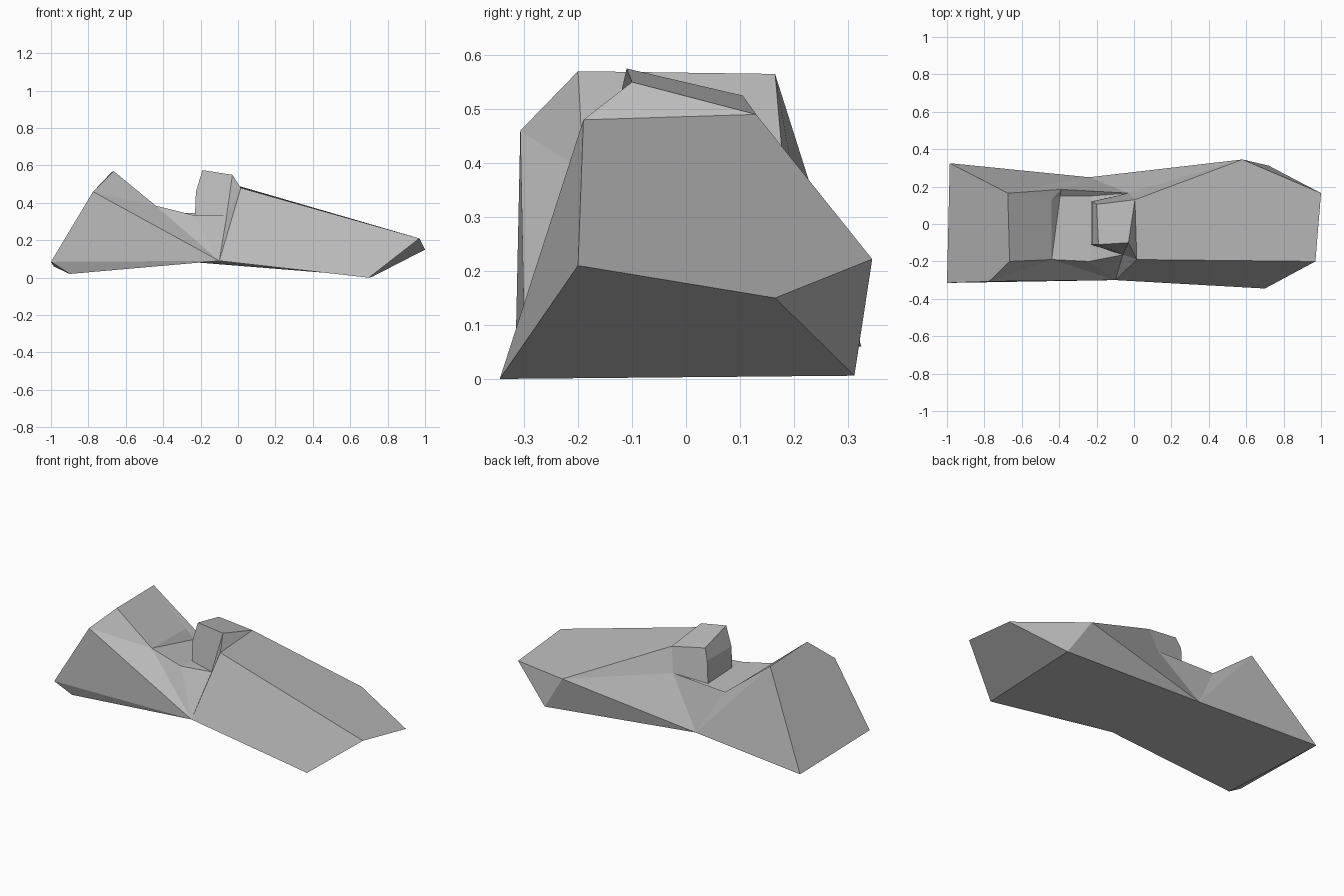
import bpy
import bmesh

cube = bpy.data.objects.get("Cube")
if cube:
    bpy.data.objects.remove(cube, do_unlink=True)

paint = bpy.data.materials.new("light_grey")
paint.use_nodes = True
grey = (0.5, 0.5, 0.5, 1)
paint.diffuse_color = grey
paint.node_tree.nodes["Principled BSDF"].inputs["Base Color"].default_value = grey

# Named corners of the shell; "front" is the -y side, "back" the +y side
CORNERS = {
    "tail_low_front": (-1, -.315, .085),
    "tail_keel": (-.9, -.29, .02),
    "tail_low_back": (-.985, .325, .06),
    "tail_shoulder": (-.775, -.307, .46),
    "tail_top_front": (-.665, -.2, .57),
    "tail_top_back": (-.675, .165, .565),
    "waist_front": (-.1, -.3, .09),
    "waist_back": (-.24, .25, .083),
    "seat_front": (-.44, -.19, .385),
    "seat_back": (-.44, .13, .38),
    "sill_front": (-.24, -.2, .335),
    "sill_front_end": (-.06, -.165, .335),
    "sill_back": (-.39, .185, .342),
    "sill_back_end": (-.03, .165, .352),
    "floor_seat": (-.395, .15, .32),
    "floor_dash": (-.23, .15, .32),
    "dash_low_front": (-.23, -.11, .335),
    "dash_low_back": (-.23, .12, .325),
    "dash_mid_front": (-.225, -.11, .46),
    "dash_mid_back": (-.225, .12, .46),
    "cowl_top_front": (-.19, -.11, .575),
    "cowl_top_back": (-.2, .105, .525),
    "cowl_nose_front": (-.03, -.1, .55),
    "hood_front": (.015, -.19, .48),
    "hood_back": (.005, .13, .49),
    "nose_top_front": (.97, -.2, .21),
    "nose_top_back": (1, .165, .15),
    "nose_flare": (.58, .345, .222),
    "nose_low_front": (.7, -.345, 0),
    "nose_low_back": (.72, .312, .006),
}

# Panels of each part, listed by their corners
PARTS = {
    "tail_section": [
        "tail_low_front tail_low_back tail_top_back tail_top_front tail_shoulder",
        "tail_low_front tail_shoulder waist_front",
        "tail_shoulder tail_top_front seat_front",
        "tail_shoulder seat_front waist_front",
        "tail_low_back waist_back tail_top_back",
        "tail_top_back waist_back sill_back",
    ],
    "cockpit_well": [
        "tail_top_front tail_top_back seat_back seat_front",
        "tail_top_back sill_back seat_back",
        "seat_front seat_back floor_seat",
        "seat_back sill_back floor_seat",
        "seat_front floor_seat floor_dash dash_low_back dash_low_front sill_front",
        "sill_back sill_back_end floor_dash floor_seat",
        "floor_dash sill_back_end dash_low_back",
        "sill_front dash_low_front sill_front_end",
    ],
    "side_panels": [
        "seat_front sill_front waist_front",
        "sill_front sill_front_end waist_front",
        "sill_front_end hood_front waist_front",
        "sill_back waist_back sill_back_end",
        "sill_back_end waist_back nose_flare",
    ],
    "cockpit_cowl": [
        "dash_low_front dash_low_back dash_mid_back dash_mid_front",
        "dash_mid_front dash_mid_back cowl_top_back cowl_top_front",
        "cowl_top_front cowl_top_back hood_back cowl_nose_front",
        "cowl_nose_front hood_back hood_front",
        "dash_low_front dash_mid_front cowl_top_front cowl_nose_front sill_front_end",
        "sill_front_end cowl_nose_front hood_front",
        "dash_low_back sill_back_end hood_back cowl_top_back dash_mid_back",
    ],
    "hood_and_nose": [
        "hood_front hood_back nose_flare nose_top_back nose_top_front",
        "hood_front nose_top_front nose_low_front waist_front",
        "sill_back_end nose_flare hood_back",
        "nose_flare waist_back nose_low_back",
        "nose_flare nose_low_back nose_top_back",
        "nose_top_front nose_top_back nose_low_back nose_low_front",
    ],
    "underside": [
        "tail_low_front tail_keel tail_low_back",
        "tail_low_front waist_front tail_keel",
        "tail_keel waist_front waist_back tail_low_back",
        "waist_front nose_low_front nose_low_back waist_back",
    ],
}

# Closed shell, so that all panels face outward together
shell = bmesh.new()
corner = {name: shell.verts.new(co) for name, co in CORNERS.items()}
part_of = shell.faces.layers.int.new("part")
for number, panels in enumerate(PARTS.values()):
    for panel in panels:
        face = shell.faces.new([corner[name] for name in panel.split()])
        face[part_of] = number
bmesh.ops.recalc_face_normals(shell, faces=shell.faces)

# Split the shell into its named parts
for number, name in enumerate(PARTS):
    piece = shell.copy()
    layer = piece.faces.layers.int["part"]
    others = [f for f in piece.faces if f[layer] != number]
    bmesh.ops.delete(piece, geom=others, context="FACES")
    piece.faces.layers.int.remove(piece.faces.layers.int["part"])
    mesh = bpy.data.meshes.new(name)
    piece.to_mesh(mesh)
    piece.free()
    mesh.materials.append(paint)
    bpy.context.collection.objects.link(bpy.data.objects.new(name, mesh))
shell.free()
